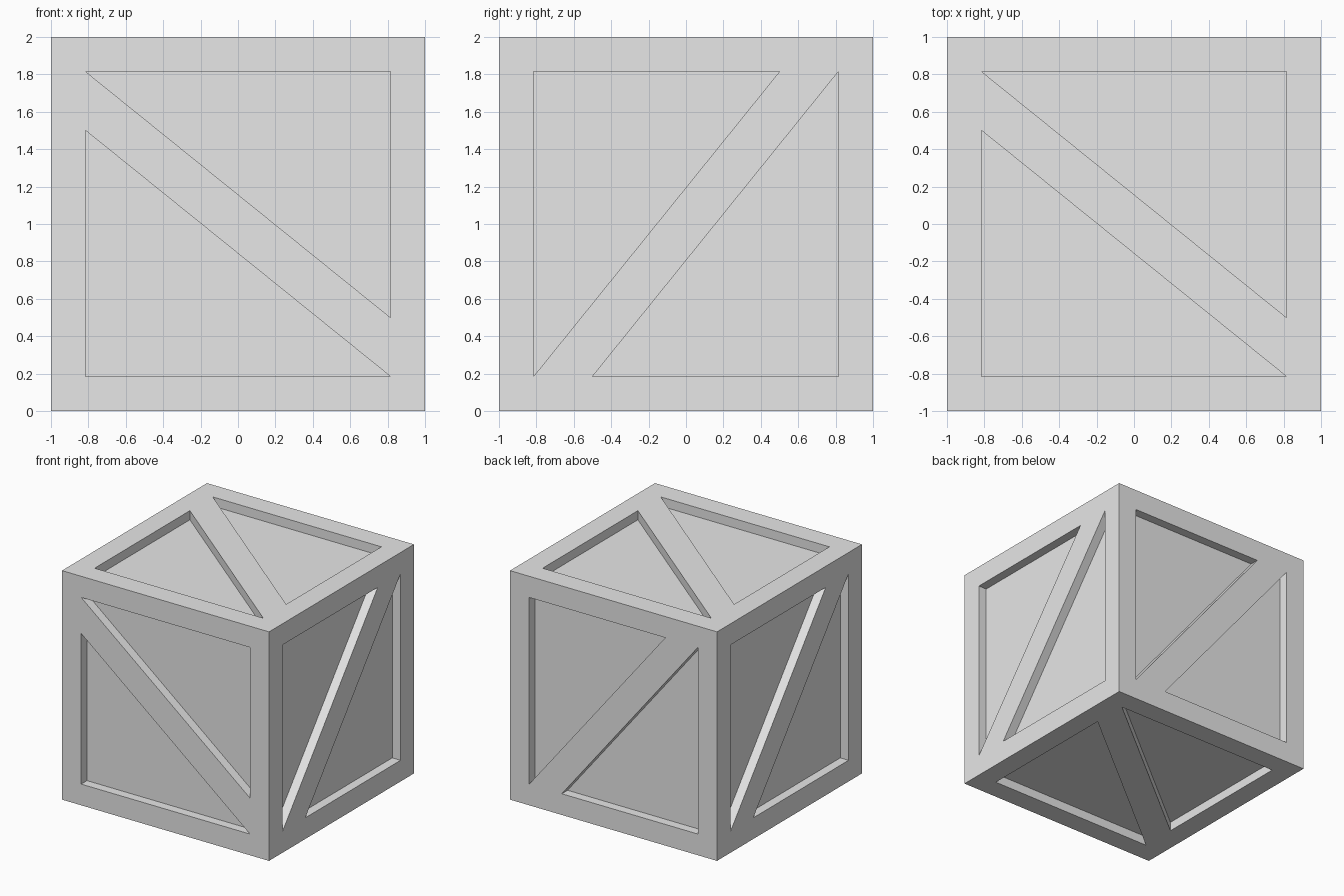
import bpy
import bmesh
from mathutils import Vector

cube = bpy.data.objects.get("Cube")
if cube:
    bpy.data.objects.remove(cube, do_unlink=True)

HALF = 1.0      # half the crate's side
RIM = 0.815     # inner edge of the border
CUT = 0.5       # where the brace meets the border
DEPTH = 0.08    # how far the panels are sunk

grey = bpy.data.materials.new("light_grey")
grey.use_nodes = True
grey.diffuse_color = (0.8, 0.8, 0.8, 1)
grey.node_tree.nodes["Principled BSDF"].inputs["Base Color"].default_value = (0.8, 0.8, 0.8, 1)

X, Y, Z = Vector((1, 0, 0)), Vector((0, 1, 0)), Vector((0, 0, 1))
bm = bmesh.new()


def add_side(normal, across):
    """One crate side: border, diagonal brace and two sunk triangular panels."""
    up = normal.cross(across)

    def vert(u, v, sink=0.0):
        return bm.verts.new(across * u + up * v + normal * (HALF - sink) + Z * HALF)

    def ring(points, sink=0.0):
        return [vert(u, v, sink) for u, v in points]

    upper = [(-RIM, RIM), (RIM, RIM), (RIM, -CUT)]
    lower = [(-u, -v) for u, v in upper]
    tl, tr, br, bl = ring([(-HALF, HALF), (HALF, HALF), (HALF, -HALF), (-HALF, -HALF)])
    a, b = ring(upper), ring(lower)

    # Border boards and diagonal brace
    for board in ((tl, tr, a[1], a[0]), (tr, br, b[0], a[2], a[1]),
                  (br, bl, b[1], b[0]), (bl, tl, a[0], b[2], b[1]),
                  (a[0], a[2], b[0], b[2])):
        bm.faces.new(board)

    # Sunk panels with their walls
    for rim, points in ((a, upper), (b, lower)):
        floor = ring(points, DEPTH)
        bm.faces.new(floor)
        for i in range(len(rim)):
            j = (i + 1) % len(rim)
            bm.faces.new((rim[i], rim[j], floor[j], floor[i]))


# The brace runs along a different diagonal according to each side's turn
for normal, across in ((-Y, X), (Z, X), (-Z, -X), (X, Z), (-X, Z), (Y, Z)):
    add_side(normal, across)

bmesh.ops.remove_doubles(bm, verts=bm.verts, dist=0.0001)
bmesh.ops.recalc_face_normals(bm, faces=bm.faces)
mesh = bpy.data.meshes.new("crate")
bm.to_mesh(mesh)
bm.free()
mesh.materials.append(grey)
crate = bpy.data.objects.new("crate", mesh)
bpy.context.collection.objects.link(crate)
